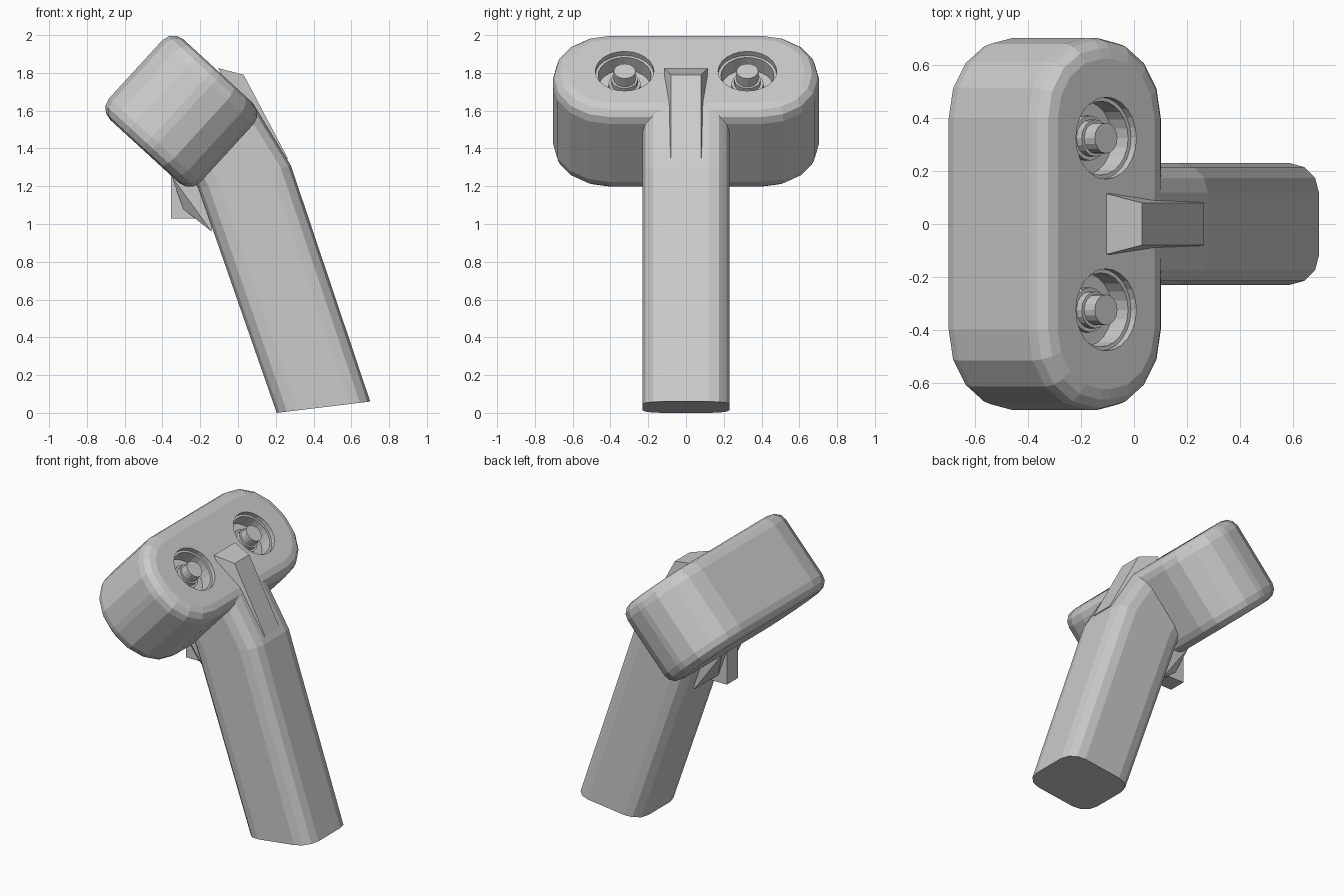
import bpy, bmesh, math
from mathutils import Matrix, Vector

if "Cube" in bpy.data.objects:
    bpy.data.objects.remove(bpy.data.objects["Cube"])

TILT = math.radians(42.5)
HEAD = Matrix.Translation((-0.30, 0, 1.597)) @ Matrix.Rotation(TILT, 4, 'Y')
HX, HY, HZ = 0.328, 0.705, 0.288      # head half sizes
CORNER, EDGE = 0.305, 0.08


def make_object(name, bm):
    bmesh.ops.recalc_face_normals(bm, faces=bm.faces)
    mesh = bpy.data.meshes.new(name)
    bm.to_mesh(mesh)
    bm.free()
    ob = bpy.data.objects.new(name, mesh)
    bpy.context.collection.objects.link(ob)
    return ob


def rounded_rect(hx, hy, r, seg):
    pts = []
    for k, (sx, sy) in enumerate(((1, 1), (-1, 1), (-1, -1), (1, -1))):
        for i in range(seg + 1):
            a = math.pi / 2 * (k + i / seg)
            pts.append((sx * (hx - r) + r * math.cos(a), sy * (hy - r) + r * math.sin(a)))
    return pts


def loft(name, rings, matrix=Matrix()):
    bm = bmesh.new()
    loops = [[bm.verts.new(matrix @ Vector(p)) for p in ring] for ring in rings]
    n = len(loops[0])
    for a, b in zip(loops, loops[1:]):
        for i in range(n):
            bm.faces.new((a[i], a[(i + 1) % n], b[(i + 1) % n], b[i]))
    bm.faces.new(loops[0][::-1])
    bm.faces.new(loops[-1])
    return make_object(name, bm)


def lathe(name, profile, matrix, n=24):
    angles = [2 * math.pi * i / n for i in range(n)]
    return loft(name, [[(r * math.cos(a), r * math.sin(a), z) for a in angles]
                       for r, z in profile], matrix)


def gusset(name, points):
    # mirrored convex wedge from (x, half width, z)
    bm = bmesh.new()
    for x, w, z in points:
        bm.verts.new((x, w, z))
        bm.verts.new((x, -w, z))
    bmesh.ops.convex_hull(bm, input=bm.verts)
    bmesh.ops.dissolve_limit(bm, angle_limit=0.02, verts=bm.verts, edges=bm.edges)
    return make_object(name, bm)


# Head: rounded block with softened rims
steps = [(EDGE * (1 - math.sin(t)), EDGE * (1 - math.cos(t)))
         for t in [math.pi / 2 * i / 3 for i in range(4)]]
levels = [(d, -HZ + h) for d, h in [(s[0], s[1]) for s in steps][::-1]]
levels = [(EDGE * (1 - math.sin(math.pi / 2 * i / 3)),
           -HZ + EDGE * (1 - math.cos(math.pi / 2 * i / 3))) for i in range(4)]
levels += [(d, -z) for d, z in levels[::-1]]
head = loft("head", [[(x, y, z) for x, y in rounded_rect(HX - d, HY - d, CORNER - d, 4)]
                     for d, z in levels], HEAD)

# Two stepped sockets, each with a stepped pin
for side, y in (("left", 0.325), ("right", -0.325)):
    place = HEAD @ Matrix.Translation((0, y, HZ))
    cutter = lathe("socket_cutter", [(0.155, 0.05), (0.155, -0.03), (0.14, -0.03),
                                     (0.14, -0.12)], place)
    cutter.hide_render = True
    mod = head.modifiers.new("socket", 'BOOLEAN')
    mod.operation = 'DIFFERENCE'
    mod.solver = 'EXACT'
    mod.object = cutter
    bpy.context.view_layer.objects.active = head
    bpy.ops.object.modifier_apply(modifier=mod.name)
    bpy.data.objects.remove(cutter)
    lathe(side + "_pin", [(0.085, -0.14), (0.085, -0.09), (0.07, -0.09), (0.07, -0.06),
                          (0.058, -0.06), (0.058, 0.0)], place, 16)

# Bent handle: sections given by their rear and front ends in x-z
sections = [((0.205, 0.0), (0.70, 0.06)),
            ((-0.21, 1.19), (0.28, 1.31)),
            ((-0.33, 1.40), (0.085, 1.63))]
rings = []
for a, b in sections:
    a, b = Vector((a[0], 0, a[1])), Vector((b[0], 0, b[1]))
    mid, axis, half = (a + b) / 2, (b - a).normalized(), (b - a).length / 2
    rings.append([mid + axis * x + Vector((0, y, 0))
                  for x, y in rounded_rect(half, 0.23, 0.11, 3)])
loft("handle", rings)

# Flared rib over the bend
gusset("upper_rib", [(-0.105, 0.115, 1.825), (0.03, 0.08, 1.79), (0.265, 0.08, 1.345),
                     (0.02, 0.115, 1.60), (0.15, 0.08, 1.35)])

# Lower block with flared web against head and handle
gusset("lower_block", [(-0.355, 0.06, 1.29), (-0.355, 0.06, 1.03), (-0.10, 0.06, 1.03),
                       (-0.10, 0.06, 1.29)])
gusset("lower_web", [(-0.35, 0.11, 1.25), (-0.14, 0.11, 0.96), (-0.10, 0.11, 1.25),
                     (-0.29, 0.06, 1.08)])
